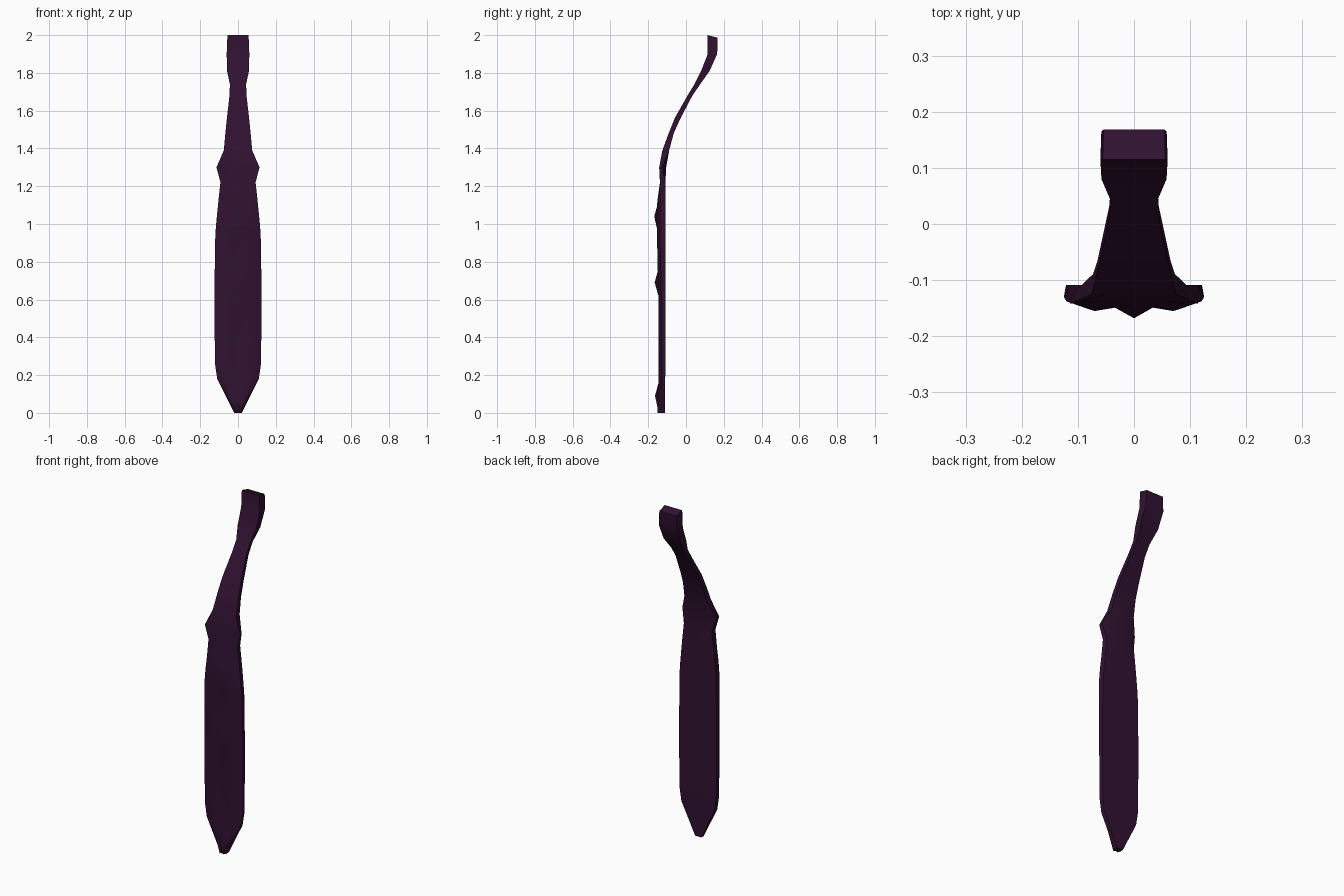
import bpy, bmesh

cube = bpy.data.objects.get("Cube")
if cube:
    bpy.data.objects.remove(cube, do_unlink=True)

# One dark plum cloth colour
plum = bpy.data.materials.new("dark_plum")
plum.use_nodes = True
colour = (0.030, 0.006, 0.030, 1)
plum.diffuse_color = colour
plum.node_tree.nodes["Principled BSDF"].inputs["Base Color"].default_value = colour

# Stations up the strip: height, half width, front y, back y, centre bulge
stations = [
    (0.00, .020, -.145, -.112, 0),
    (0.09, .065, -.142, -.111, .022),
    (0.18, .110, -.140, -.110, 0),
    (0.26, .122, -.140, -.109, 0),
    (0.60, .125, -.140, -.109, 0),
    (0.69, .124, -.142, -.109, .024),
    (0.77, .123, -.144, -.109, 0),
    (0.95, .120, -.148, -.109, 0),
    (1.04, .112, -.149, -.109, .019),
    (1.12, .104, -.146, -.109, 0),
    (1.22, .093, -.138, -.109, 0),
    (1.30, .114, -.133, -.105, 0),
    (1.39, .075, -.125, -.089, 0),
    (1.48, .067, -.092, -.065, 0),
    (1.56, .059, -.060, -.029, 0),
    (1.68, .045, .008, .034, 0),
    (1.74, .043, .045, .075, 0),
    (1.81, .058, .080, .125, 0),
    (1.90, .060, .115, .165, 0),
    (2.00, .056, .115, .168, 0),
]


def ring(z, w, front, back, bulge):
    """Closed section: ridged front, flat back, mirrored across x."""
    body = 1 if z < 1.2 else 0
    edge = front + 0.010 * body
    rear = back
    if z == 1.30:                      # side points of the neck lean forward
        edge, rear = -.142, -.125
    rear_z = z - 0.014 if z == 2 else z
    half = [(0.3 * w, front, z), (0.62 * w, front - 0.006 * body, z),
            (w, edge, z), (w * 0.97, rear, rear_z), (0.65 * w, back, rear_z)]
    return ([(0, front - bulge, z)] + half + [(0, back, rear_z)]
            + [(-x, y, h) for x, y, h in reversed(half)])


# Hanging cloth strip, lofted through the sections
bm = bmesh.new()
rings = [[bm.verts.new(p) for p in ring(*s)] for s in stations]
count = len(rings[0])
for low, high in zip(rings, rings[1:]):
    for i in range(count):
        j = (i + 1) % count
        bm.faces.new((low[i], low[j], high[j], high[i]))
bm.faces.new(list(reversed(rings[0])))
bm.faces.new(rings[-1])
bmesh.ops.recalc_face_normals(bm, faces=bm.faces)

mesh = bpy.data.meshes.new("cloth_strip")
bm.to_mesh(mesh)
bm.free()
mesh.materials.append(plum)
strip = bpy.data.objects.new("cloth_strip", mesh)
bpy.context.collection.objects.link(strip)

bpy.ops.object.select_all(action="DESELECT")
strip.select_set(True)
bpy.context.view_layer.objects.active = strip
bpy.ops.object.shade_smooth_by_angle(angle=0.9)
